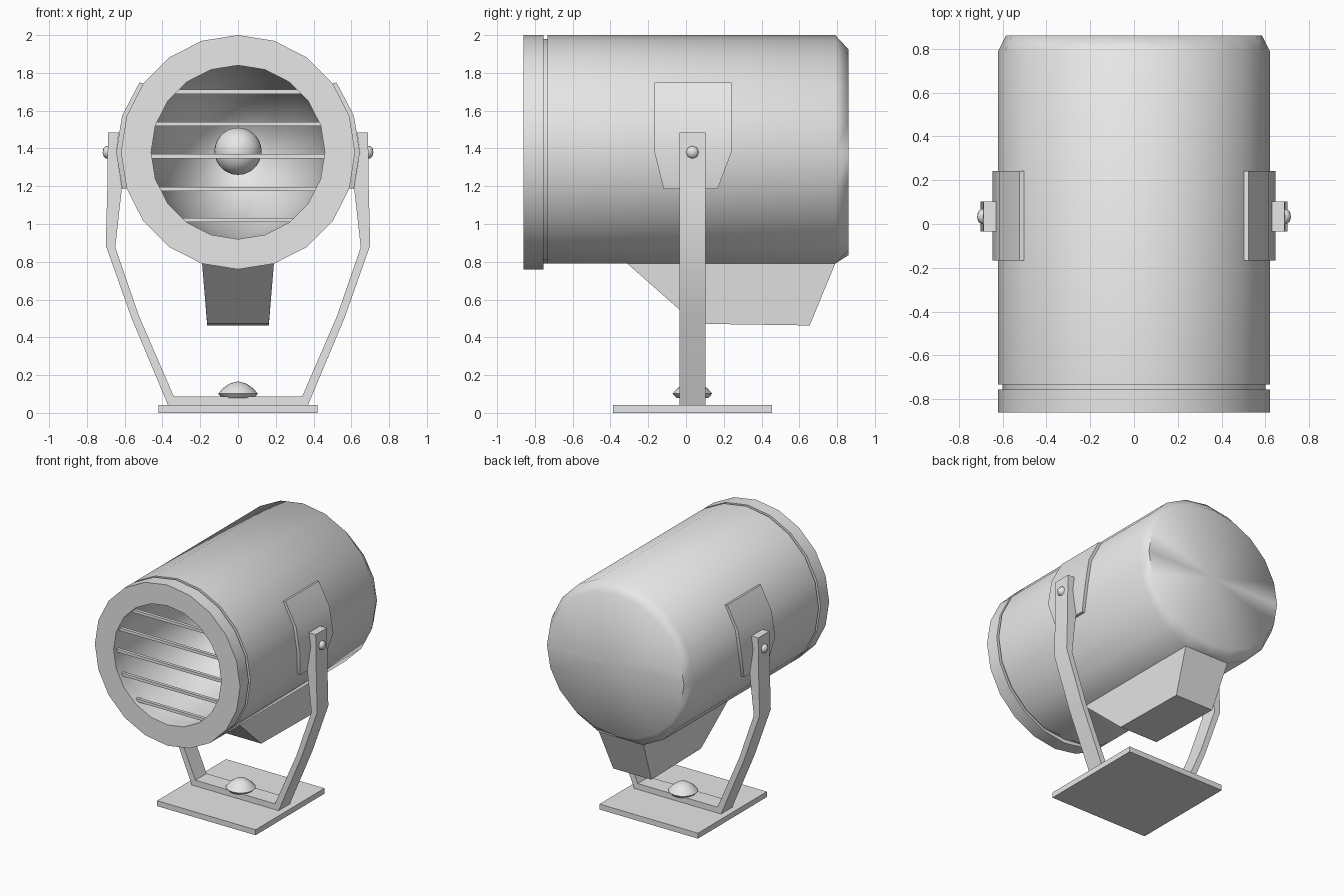
import bpy, bmesh, math
from mathutils import Vector

if "Cube" in bpy.data.objects:
    bpy.data.objects.remove(bpy.data.objects["Cube"], do_unlink=True)

grey = bpy.data.materials.new("light_grey_metal")
grey.use_nodes = True
grey.diffuse_color = (0.8, 0.8, 0.8, 1)
grey.node_tree.nodes["Principled BSDF"].inputs["Base Color"].default_value = (0.8, 0.8, 0.8, 1)

AXIS_Z = 1.38      # height of the lamp axis
R = 0.62           # housing radius
SIDES = 20
ARM_Y = 0.034      # centre of the yoke along y


def finish(name, bm, angle=35):
    bmesh.ops.recalc_face_normals(bm, faces=bm.faces)
    me = bpy.data.meshes.new(name)
    bm.to_mesh(me)
    bm.free()
    me.materials.append(grey)
    ob = bpy.data.objects.new(name, me)
    bpy.context.collection.objects.link(ob)
    bpy.ops.object.select_all(action='DESELECT')
    ob.select_set(True)
    bpy.context.view_layer.objects.active = ob
    bpy.ops.object.shade_smooth_by_angle(angle=math.radians(angle))
    return ob


def skin(bm, rows, closed_rows=False):
    """Join rings of vertices; a ring of one vertex is a pole."""
    pairs = list(zip(rows, rows[1:]))
    if closed_rows:
        pairs.append((rows[-1], rows[0]))
    for a, b in pairs:
        n = max(len(a), len(b))
        for i in range(n):
            j = (i + 1) % n
            if len(a) == 1:
                bm.faces.new((a[0], b[i], b[j]))
            elif len(b) == 1:
                bm.faces.new((a[i], a[j], b[0]))
            else:
                bm.faces.new((a[i], a[j], b[j], b[i]))


def lathe(name, profile, place, sides=SIDES, closed=False, angle=35):
    """Spin (radius, height) points; place(u, v, h) sets the axis."""
    bm = bmesh.new()
    rows = []
    for r, h in profile:
        count = 1 if r == 0 else sides
        rows.append([bm.verts.new(place(r * math.sin(2 * math.pi * i / sides),
                                        r * math.cos(2 * math.pi * i / sides), h))
                     for i in range(count)])
    skin(bm, rows, closed)
    return finish(name, bm, angle)


def box(name, lo, hi):
    bm = bmesh.new()
    bmesh.ops.create_cube(bm, size=1)
    for v in bm.verts:
        v.co = [(lo[i] + hi[i]) / 2 + v.co[i] * (hi[i] - lo[i]) for i in range(3)]
    return finish(name, bm)


# Housing: drum with bevelled back and a deep bowl reflector, flattened underneath
FLAT_Z = AXIS_Z - R * math.cos(2 * math.pi / SIDES)


def drum(u, v, h):
    z = AXIS_Z + v
    if h > 0.85:                       # back cap is slightly wider than tall
        u, z = u * 1.035, AXIS_Z + v * 0.965
    return (u, h, max(z, FLAT_Z))


bowl = [(0.46 * math.cos(t * math.pi / 16), -0.755 + 1.0 * math.sin(t * math.pi / 16))
        for t in range(8)]
lathe("housing",
      [(0, 0.86), (0.565, 0.86), (R, 0.79), (R, -0.733), (0.60, -0.733), (0.60, -0.755)]
      + bowl + [(0, 0.245)], drum, angle=60)

# Front rim
lathe("front_rim", [(0.46, -0.86), (R, -0.86), (R, -0.755), (0.46, -0.755)],
      lambda u, v, h: (u, h, AXIS_Z + v), closed=True)

# Grille slats across the opening
for k, z in enumerate((1.70, 1.529, 1.359, 1.186, 1.021)):
    half = math.sqrt(0.475 ** 2 - (z - AXIS_Z) ** 2)
    box(f"grille_slat_{k + 1}", (-half, -0.825, z - 0.011), (half, -0.80, z + 0.011))

# Bulb
bm = bmesh.new()
bmesh.ops.create_uvsphere(bm, u_segments=24, v_segments=14, radius=0.125)
bmesh.ops.translate(bm, verts=bm.verts, vec=(0, 0.0, AXIS_Z + 0.005))
finish("bulb", bm)

# Tapered box under the housing
bm = bmesh.new()
side = [(-0.31, 0.79, 0.19), (0.05, 0.472, 0.163), (0.655, 0.463, 0.163), (0.79, 0.79, 0.19)]
rows = [[bm.verts.new((s * w, y, z)) for y, z, w in side] for s in (-1, 1)]
skin(bm, rows)
for row in rows:
    bm.faces.new(row)
finish("underside_box", bm)

# Curved pads on both sides, and the bolts through the yoke
for s, label in ((1, "left"), (-1, "right")):
    bm = bmesh.new()
    rows = []
    for deg, y0, y1 in ((36, -0.167, 0.241), (18, -0.167, 0.241),
                        (0, -0.167, 0.241), (-18, -0.119, 0.167)):
        c, d = math.cos(math.radians(deg)), math.sin(math.radians(deg))
        rows.append([bm.verts.new((s * r * c, y, AXIS_Z + R * d + (r - R) * d * 0.3))
                     for r, y in ((0.605, y0), (0.645, y0), (0.645, y1), (0.605, y1))])
    skin(bm, rows)
    bm.faces.new(rows[0])
    bm.faces.new(rows[-1])
    finish(label + "_pad", bm)

    lathe(label + "_bolt", [(0, 0.67), (0.034, 0.67), (0.034, 0.698), (0.022, 0.712), (0, 0.717)],
          lambda u, v, h: (s * h, ARM_Y + u, AXIS_Z + v), sides=8, angle=60)

# Yoke: one bent strap, half outline mirrored in x
inner = [(0.63, 1.485), (0.645, 1.38), (0.615, 1.19), (0.65, 0.877), (0.525, 0.515), (0.34, 0.087)]
outer = [(0.687, 1.485), (0.69, 1.38), (0.692, 1.19), (0.70, 0.887), (0.565, 0.505), (0.37, 0.04)]
path = list(zip(inner, outer))
path += [tuple((-x, z) for x, z in p) for p in reversed(path)]
bm = bmesh.new()
rows = [[bm.verts.new((p[0], y, p[1])) for p, y in
         ((i, ARM_Y - 0.068), (o, ARM_Y - 0.068), (o, ARM_Y + 0.068), (i, ARM_Y + 0.068))]
        for i, o in path]
skin(bm, rows)
bm.faces.new(rows[0])
bm.faces.new(rows[-1])
finish("yoke", bm)

# Base plate and its domed bolt
box("base_plate", (-0.42, ARM_Y - 0.42, 0), (0.42, ARM_Y + 0.42, 0.042))
lathe("base_bolt", [(0, 0.08), (0.085, 0.08), (0.105, 0.102), (0.08, 0.13), (0.045, 0.155), (0, 0.167)],
      lambda u, v, h: (u, ARM_Y + v, h), sides=16, angle=45)
